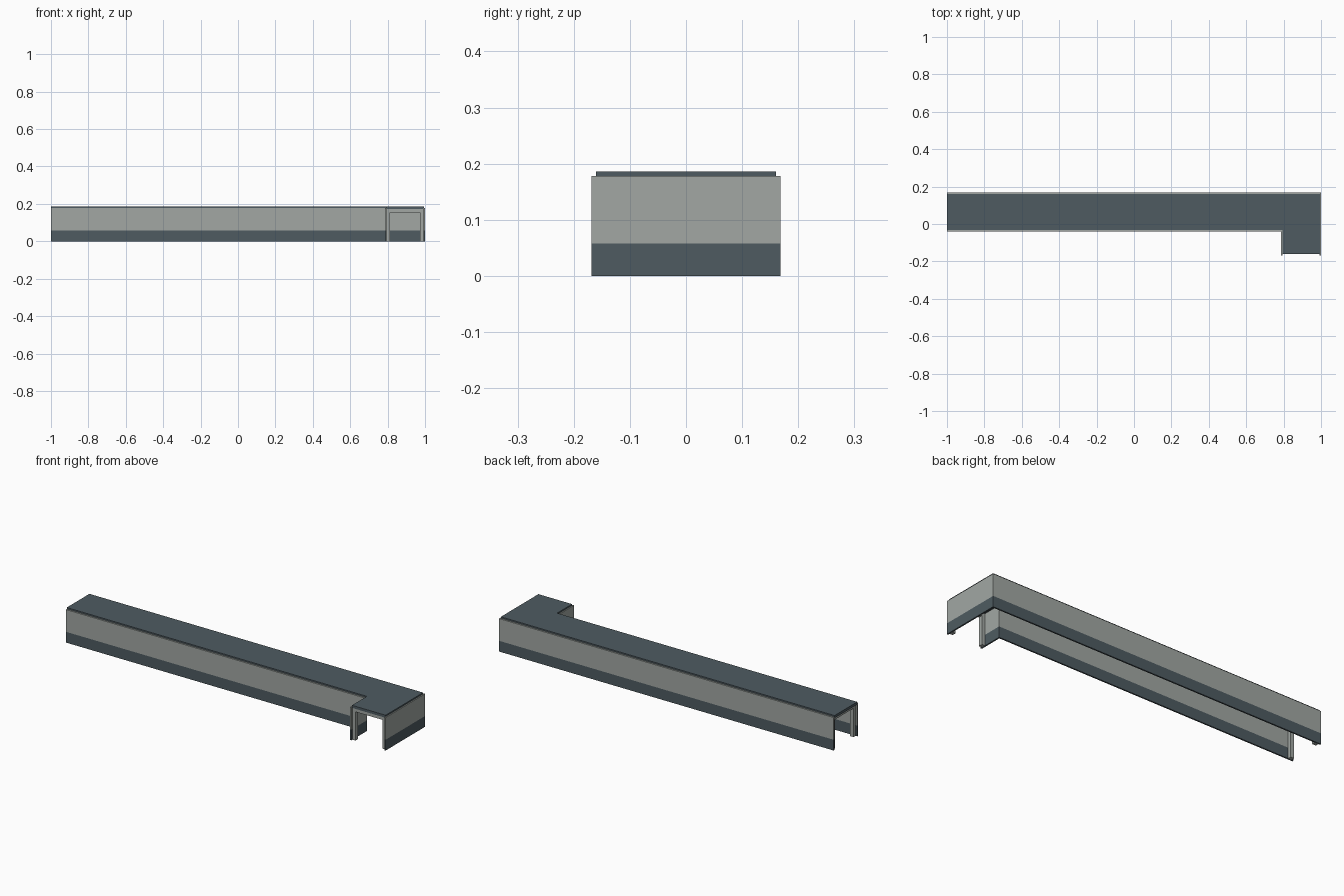
import bpy, bmesh

if "Cube" in bpy.data.objects:
    bpy.data.objects.remove(bpy.data.objects["Cube"])


def mat(name, rgb):
    m = bpy.data.materials.new(name)
    m.diffuse_color = (*rgb, 1)
    m.use_nodes = True
    m.node_tree.nodes["Principled BSDF"].inputs["Base Color"].default_value = m.diffuse_color
    return m


GREY = mat("pale grey", (0.36, 0.39, 0.37))
DARK = mat("slate", (0.077, 0.105, 0.12))


def prism(name, pts, levels, mats):
    """Extrude a plan outline through z levels, one material per band."""
    bm = bmesh.new()
    rings = [[bm.verts.new((x, y, z)) for x, y in pts] for z in levels]
    n = len(pts)
    bm.faces.new(rings[0]).material_index = 0
    bm.faces.new(rings[-1]).material_index = len(mats) - 1
    for k in range(len(levels) - 1):
        for i in range(n):
            j = (i + 1) % n
            f = bm.faces.new((rings[k][i], rings[k][j], rings[k + 1][j], rings[k + 1][i]))
            f.material_index = k
    bmesh.ops.recalc_face_normals(bm, faces=bm.faces)
    me = bpy.data.meshes.new(name)
    bm.to_mesh(me)
    bm.free()
    for m in mats:
        me.materials.append(m)
    ob = bpy.data.objects.new(name, me)
    bpy.context.collection.objects.link(ob)
    return ob


def box(name, x0, x1, y0, y1, z0, z1, m):
    return prism(name, [(x0, y0), (x1, y0), (x1, y1), (x0, y1)], (z0, z1), [m])


T = 0.008            # wall thickness
X, Y = 1.0, 0.168    # half extents
LX, MY = 0.787, -0.041   # inner corner of the L
TOP, SKIRT, ROOF = 0.178, 0.058, 0.186

# two-tone walls: outer corner and inner corner
prism("outer_wall", [(-X, Y), (X, Y), (X, -Y), (X - T, -Y), (X - T, Y - T), (-X, Y - T)],
      (0, SKIRT, TOP), [DARK, GREY])
prism("inner_wall", [(-X, MY), (LX, MY), (LX, -Y), (LX + T, -Y), (LX + T, MY + T), (-X, MY + T)],
      (0, SKIRT, TOP), [DARK, GREY])

# L-shaped roof slab
A, B = 0.006, T
prism("roof", [(-X, Y - B), (X - A, Y - B), (X - A, -Y + B), (LX + A, -Y + B),
               (LX + A, MY + B), (-X, MY + B)], (0.172, ROOF), [DARK])

# door frame at the front opening
P = 0.018
y0, y1 = -Y + 0.010, -Y + 0.032
box("front_post_left", LX + T, LX + T + P, y0, y1, 0, 0.172, GREY)
box("front_post_right", X - T - P, X - T, y0, y1, 0, 0.172, GREY)
box("front_lintel", LX + T + P, X - T - P, y0, y1, 0.155, 0.172, GREY)

# door frame at the left opening
x0, x1 = -X + 0.010, -X + 0.032
box("side_post_front", x0, x1, MY + T, MY + T + P, 0, 0.172, GREY)
box("side_post_back", x0, x1, Y - T - P, Y - T, 0, 0.172, GREY)
box("side_lintel", x0, x1, MY + T + P, Y - T - P, 0.155, 0.172, GREY)
